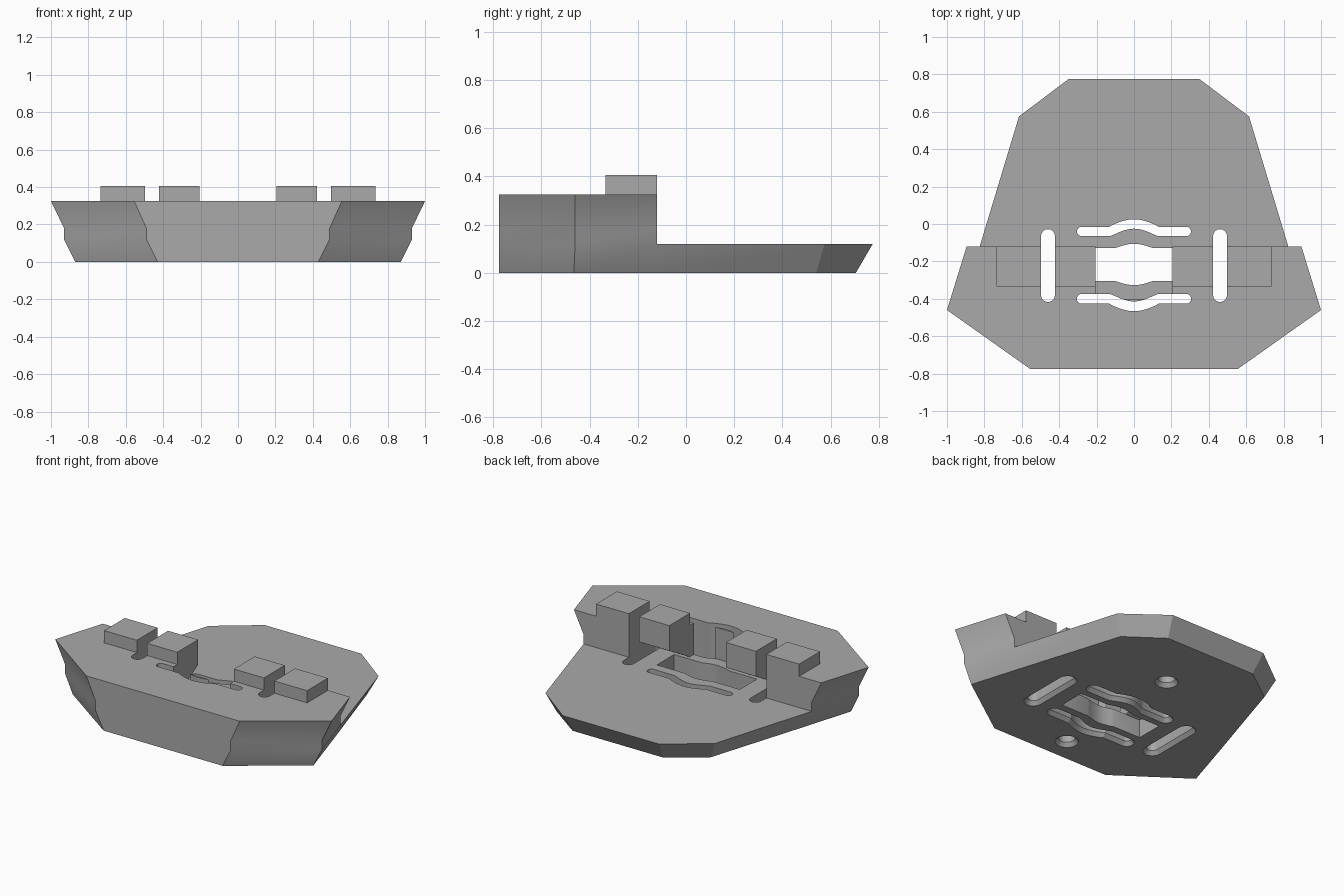
import bpy, bmesh, math
from mathutils import Vector

cube = bpy.data.objects.get("Cube")
if cube:
    bpy.data.objects.remove(cube, do_unlink=True)

grey = bpy.data.materials.new("plain grey")
grey.use_nodes = True
grey.diffuse_color = (0.4, 0.4, 0.4, 1)
grey.node_tree.nodes["Principled BSDF"].inputs["Base Color"].default_value = (0.4, 0.4, 0.4, 1)


def finish(name, bm):
    bmesh.ops.recalc_face_normals(bm, faces=bm.faces)
    mesh = bpy.data.meshes.new(name)
    bm.to_mesh(mesh)
    bm.free()
    mesh.materials.append(grey)
    obj = bpy.data.objects.new(name, mesh)
    bpy.context.collection.objects.link(obj)
    return obj


def bridge(bm, a, b):
    for i in range(len(a)):
        j = (i + 1) % len(a)
        bm.faces.new((a[i], a[j], b[j], b[i]))


def loft(name, rings):
    """Closed solid through rings of 3D points."""
    bm = bmesh.new()
    loops = [[bm.verts.new(p) for p in ring] for ring in rings]
    for a, b in zip(loops, loops[1:]):
        bridge(bm, a, b)
    bm.faces.new(loops[0])
    bm.faces.new(loops[-1])
    return finish(name, bm)


def box(name, x0, x1, y0, y1, z0, z1):
    outline = [(x0, y0), (x1, y0), (x1, y1), (x0, y1)]
    return loft(name, [[(x, y, z) for x, y in outline] for z in (z0, z1)])


def stroke(path, r):
    """Outline of a path with round ends."""
    pts = [Vector(p) for p in path]
    left, right = [], []
    for i, p in enumerate(pts):
        t = (pts[min(i + 1, len(pts) - 1)] - pts[max(i - 1, 0)]).normalized()
        n = Vector((-t.y, t.x))
        left.append(p + n * r)
        right.append(p - n * r)

    def cap(c, start):
        v = start - c
        out = []
        for k in range(1, 8):
            a = -math.pi * k / 8
            out.append(c + Vector((v.x * math.cos(a) - v.y * math.sin(a),
                                   v.x * math.sin(a) + v.y * math.cos(a))))
        return out
    return left + cap(pts[-1], left[-1]) + right[::-1] + cap(pts[0], right[0])


def slot_cutter(path, r):
    """Through slot with a chamfered lower rim."""
    layers = [(-0.02, r + 0.035), (0.025, r), (0.5, r)]
    return loft("slot_cutter", [[(p.x, p.y, z) for p in stroke(path, w)] for z, w in layers])


def mirrored(half, z):
    return [(x, y, z) for x, y in half] + [(-x, y, z) for x, y in reversed(half)]


# Body: flared plate with a raised front block
base = [(0.43, -0.775), (0.87, -0.465), (0.764, -0.12), (0.557, 0.54), (0.327, 0.705)]
rim = [(0.49, -0.775), (0.93, -0.46), (0.825, -0.12), (0.615, 0.575), (0.35, 0.775)]
crest = [(0.555, -0.775), (1.0, -0.46), (0.895, -0.12)]
bm = bmesh.new()
low = [bm.verts.new(p) for p in mirrored(base, 0)]
mid = [bm.verts.new(p) for p in mirrored(rim, 0.12)]
neck = [bm.verts.new(p) for p in mirrored(rim[:3], 0.18)]
top = [bm.verts.new(p) for p in mirrored(crest, 0.325)]
bridge(bm, low, mid)
bridge(bm, mid[:3] + mid[-3:], neck)
bridge(bm, neck, top)
bm.faces.new(low)
bm.faces.new(mid[2:-2])
bm.faces.new(top)
body = finish("body", bm)

cutters = []

# Recess in the block and the sloped undercut below the inner lugs
cutters.append(box("recess_cutter", -0.205, 0.205, -0.4, -0.1, 0.12, 0.5))
profile = [(-0.33, 0.12), (-0.1, 0.252), (-0.1, 0.12)]
cutters.append(loft("undercut_cutter", [[(x, y, z) for y, z in profile] for x in (-0.46, 0.46)]))

# Straight side slots
for side in (-1, 1):
    x = side * 0.46
    cutters.append(slot_cutter([(x, -0.38), (x, -0.065)], 0.0375))


def bulge(y, height, ends, span):
    """Path along x with an arched middle."""
    arch = [-span + 2 * span * i / 12 for i in range(13)]
    return ([(-ends, y)] + [(x, y + height * math.cos(math.pi * x / (2 * span))) for x in arch]
            + [(ends, y)])


# Arched slots behind and in front of the central opening
cutters.append(slot_cutter(bulge(-0.04, 0.04, 0.28, 0.13), 0.025))
cutters.append(slot_cutter(bulge(-0.4, -0.04, 0.28, 0.13), 0.026))

# Central opening through the plate
opening = bulge(-0.305, -0.022, 0.3, 0.1) + bulge(-0.128, 0.022, 0.3, 0.1)[::-1]
cutters.append(loft("opening_cutter", [[(x, y, z) for x, y in opening] for z in (-0.1, 0.13)]))

# Blind round holes in the underside
for y in (0.3, -0.62):
    rings = []
    for z, r in ((-0.02, 0.085), (0.025, 0.05), (0.08, 0.05)):
        rings.append([(r * math.cos(a * math.pi / 12), y + r * math.sin(a * math.pi / 12), z)
                      for a in range(24)])
    cutters.append(loft("hole_cutter", rings))

bpy.context.view_layer.objects.active = body
for cutter in cutters:
    mod = body.modifiers.new("cut", "BOOLEAN")
    mod.operation = "DIFFERENCE"
    mod.solver = "EXACT"
    mod.object = cutter
    bpy.ops.object.modifier_apply(modifier=mod.name)
    bpy.data.objects.remove(cutter, do_unlink=True)

# Lugs on top of the block
for side, label in ((1, "left"), (-1, "right")):
    for part, x0, x1 in (("inner", 0.205, 0.4225), ("outer", 0.4975, 0.735)):
        xs = sorted((side * x0, side * x1))
        box(f"{part}_lug_{label}", *xs, -0.335, -0.12, 0.325, 0.405)

bpy.ops.object.select_all(action="DESELECT")
body.select_set(True)
bpy.ops.object.shade_smooth_by_angle(angle=math.radians(30))
